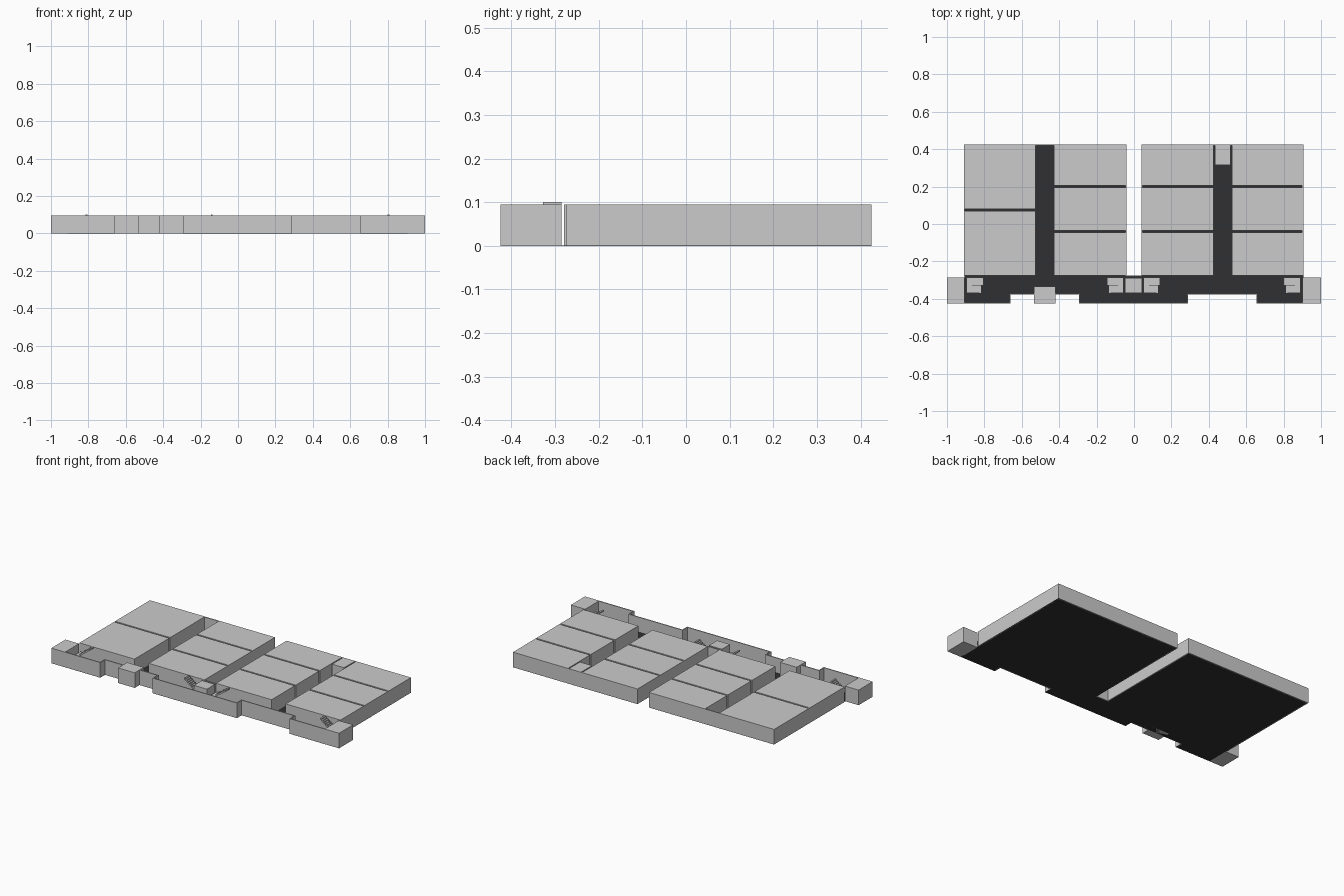
import bpy, bmesh

if "Cube" in bpy.data.objects:
    bpy.data.objects.remove(bpy.data.objects["Cube"])

H = 0.095      # storey height
T = 0.006      # thin wall thickness
F = 0.001      # floor slab thickness
BACK, MID, FRONT, RECESS = 0.425, -0.275, -0.425, -0.375

dark = bpy.data.materials.new("dark_floor")
dark.diffuse_color = (0.03, 0.029, 0.033, 1)
dark.use_nodes = True
dark.node_tree.nodes["Principled BSDF"].inputs["Base Color"].default_value = dark.diffuse_color


def finish(name, bm, mat=None):
    bmesh.ops.recalc_face_normals(bm, faces=bm.faces)
    me = bpy.data.meshes.new(name)
    bm.to_mesh(me)
    bm.free()
    ob = bpy.data.objects.new(name, me)
    bpy.context.collection.objects.link(ob)
    if mat:
        me.materials.append(mat)
    return ob


def add_box(bm, x0, x1, y0, y1, z0, z1):
    vs = bmesh.ops.create_cube(bm, size=1)["verts"]
    for v in vs:
        v.co = (x1 if v.co.x > 0 else x0, y1 if v.co.y > 0 else y0,
                z1 if v.co.z > 0 else z0)


def boxes(name, rects, z0=0, z1=H, mat=None):
    bm = bmesh.new()
    for r in rects:
        add_box(bm, *r, z0, z1)
    return finish(name, bm, mat)


def flight(bm, x0, x1, y0, y1, z0, z1, n=7, t=0.008):
    """Stepped top, sloped underside, climbing from x0 to x1."""
    dx, dz = (x1 - x0) / n, (z1 - z0) / n
    pts = [(x0, z0)]
    for i in range(n):
        pts += [(x0 + i * dx, z0 + (i + 1) * dz), (x0 + (i + 1) * dx, z0 + (i + 1) * dz)]
    pts += [(x1, z1 - t)]
    if z0 < 0.01:
        pts += [(x0 + dx, z0)]
    else:
        pts += [(x0, z0 - t)]
    f = bm.faces.new([bm.verts.new((x, y0, z)) for x, z in pts])
    ext = bmesh.ops.extrude_face_region(bm, geom=[f])["geom"]
    for v in ext:
        if isinstance(v, bmesh.types.BMVert):
            v.co.y = y1


# dark floors
boxes("floor", [
    (-0.905, -0.045, MID, BACK), (0.04, 0.905, MID, BACK),
    (-0.905, 0.905, RECESS, MID),
    (-0.905, -0.66, FRONT, RECESS), (-0.295, 0.29, FRONT, RECESS),
    (0.655, 0.905, FRONT, RECESS)], 0, F, dark)

# outer shell walls of both wings
for name, a, b in (("left", -0.91, -0.04), ("right", 0.04, 0.905)):
    boxes(name + "_wing_shell", [(a, a + T, MID, BACK), (b - T, b, MID, BACK),
                                 (a + T, b - T, BACK - T, BACK)])

# room blocks separated by narrow gaps
G = 0.005
columns = [("outer_left", -0.904, -0.527, [0.075]),
           ("inner_left", -0.428, -0.046, [-0.04, 0.2]),
           ("inner_right", 0.046, 0.426, [-0.04, 0.2]),
           ("outer_right", 0.524, 0.899, [-0.04, 0.2])]
for name, a, b, cuts in columns:
    lows = [MID] + [c + G for c in cuts]
    highs = [c - G for c in cuts] + [BACK - T]
    boxes(name + "_rooms", [(a, b, l, h) for l, h in zip(lows, highs)], F)
boxes("corridor_end_room", [(0.433, 0.517, 0.315, BACK - T)], F)

# solid corner blocks, entrance and central lift core
boxes("corner_blocks", [(-1, -0.905, FRONT, -0.285), (0.9, 1, FRONT, -0.285)])
boxes("entrance_block", [(-0.535, -0.42, FRONT, -0.335)])
boxes("central_core", [(-0.047, 0.043, -0.37, -0.29)], F)
boxes("link_wall", [(-0.045, 0.04, -0.28, MID)])

# stepped front facade
walls = []
for a, b in ((-0.905, -0.66), (-0.295, 0.29), (0.655, 0.9)):
    walls.append((a, b, FRONT, FRONT + T))
for a, b in ((-0.66, -0.535), (-0.42, -0.295), (0.29, 0.655)):
    walls.append((a, b, RECESS - T / 2, RECESS + T / 2))
for x in (-0.66 - T, -0.295, 0.29 - T, 0.655):
    walls.append((x, x + T, FRONT + T, RECESS + T / 2))
boxes("front_facade", walls)

# two-flight staircases: lower flight, landing, upper flight
stairs = [("left", -0.895, 1, 0.1), ("centre_left", -0.055, -1, 0.1),
          ("centre_right", 0.05, 1, H), ("right", 0.89, -1, 0.1)]
for name, x, s, top in stairs:
    bm = bmesh.new()
    m = x + s * 0.022
    flight(bm, x + s * 0.078, m, -0.37, -0.33, F, 0.048)
    flight(bm, m, x + s * 0.09, -0.328, -0.285, 0.048, top)
    add_box(bm, min(x, m), max(x, m), -0.37, -0.285, 0.04, 0.048)
    finish(name + "_stairs", bm)
